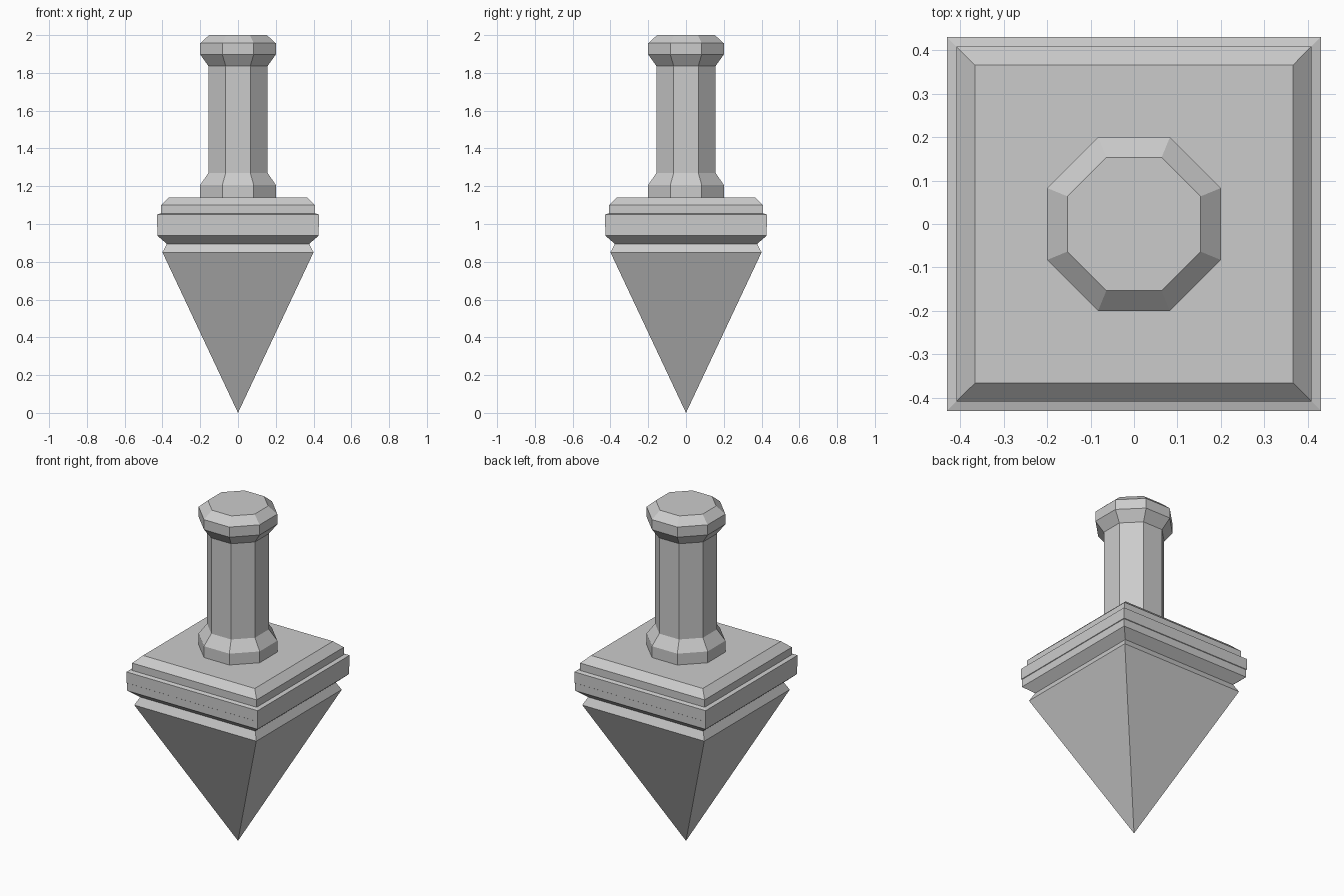
import bpy, bmesh, math

if "Cube" in bpy.data.objects:
    bpy.data.objects.remove(bpy.data.objects["Cube"])


def loft(name, profile, sides):
    """Stack flat-sided rings; profile holds (half width across flats, z)."""
    bm = bmesh.new()
    rings = []
    for w, z in profile:
        if w == 0:
            rings.append([bm.verts.new((0, 0, z))])
            continue
        r = w / math.cos(math.pi / sides)
        rings.append([bm.verts.new((r * math.cos((i + 0.5) * 2 * math.pi / sides),
                                    r * math.sin((i + 0.5) * 2 * math.pi / sides), z))
                      for i in range(sides)])
    for a, b in zip(rings, rings[1:]):
        for i in range(sides):
            j = (i + 1) % sides
            if len(a) == 1:
                bm.faces.new((a[0], b[j], b[i]))
            else:
                bm.faces.new((a[i], a[j], b[j], b[i]))
    for ring in (rings[0], rings[-1]):
        if len(ring) > 1:
            bm.faces.new(ring)
    bmesh.ops.recalc_face_normals(bm, faces=bm.faces)
    mesh = bpy.data.meshes.new(name)
    bm.to_mesh(mesh)
    bm.free()
    obj = bpy.data.objects.new(name, mesh)
    bpy.context.collection.objects.link(obj)
    return obj


# Square pointed base: spike, groove, moulded plate and bevelled top slab
loft("spike_and_plate", [
    (0, 0), (0.40, 0.85), (0.377, 0.895),
    (0.427, 0.938), (0.427, 0.983), (0.43, 0.985), (0.43, 1.05),
    (0.408, 1.056), (0.408, 1.10), (0.366, 1.14)], 4)

# Octagonal post with flared foot and head
loft("post", [
    (0.20, 1.14), (0.20, 1.207), (0.157, 1.27), (0.157, 1.837),
    (0.20, 1.897), (0.20, 1.957), (0.153, 2.0)], 8)
